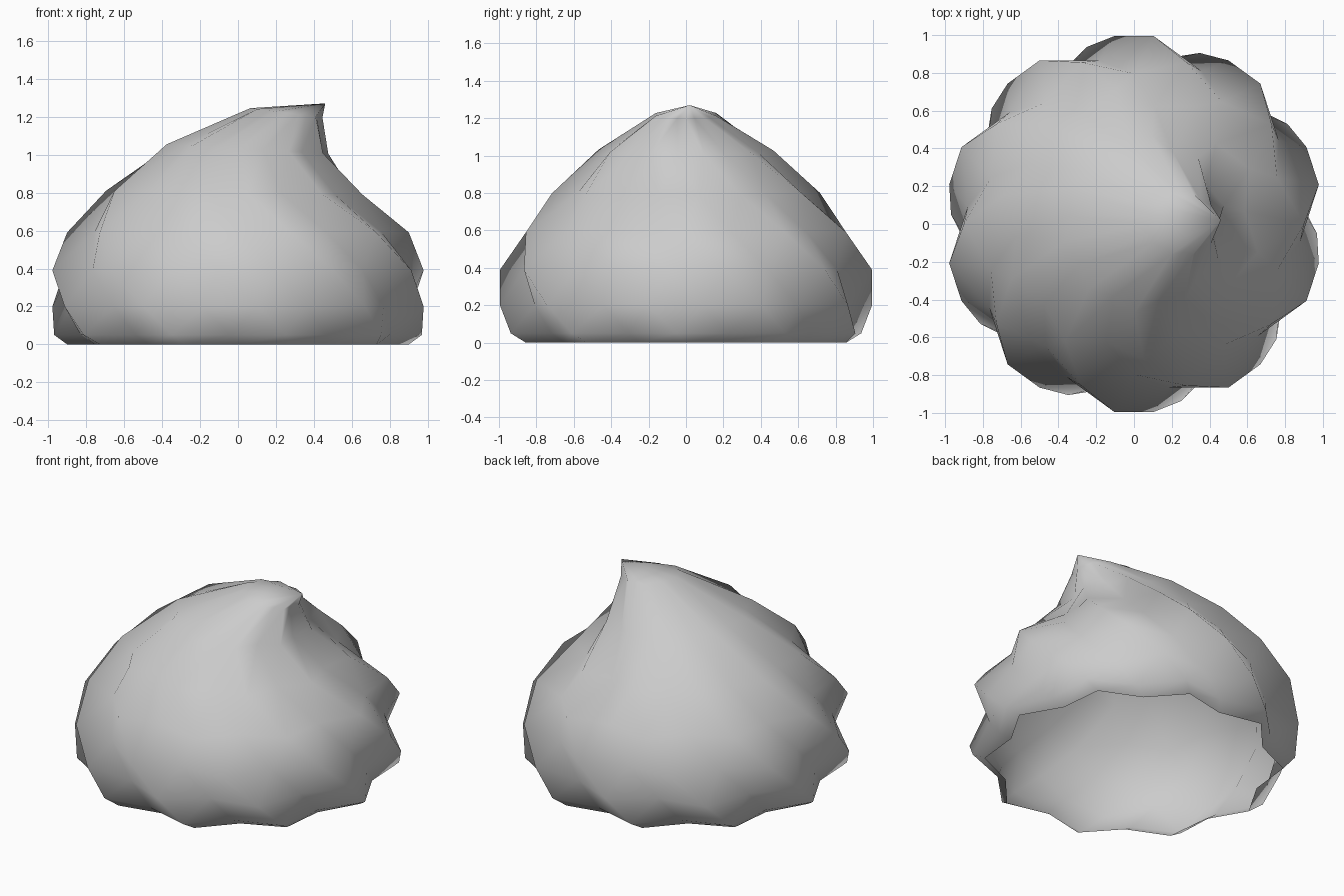
import bpy, bmesh
from math import cos, sin, radians

if "Cube" in bpy.data.objects:
    bpy.data.objects.remove(bpy.data.objects["Cube"])

LOBES = 10
GROOVE = 0.885          # groove radius relative to ridge radius

# Rings: z, twist (deg), x centre, x radius, y radius, tilt (extra z on the left)
RINGS = [
    (0.00,   0,  0.00, 0.90, 0.90, 0.00),
    (0.05,  -3,  0.00, 0.97, 0.97, 0.00),
    (0.20, -12,  0.00, 1.00, 1.00, 0.00),
    (0.39, -24,  0.00, 1.00, 1.00, 0.00),
    (0.59, -36,  0.00, 0.90, 0.90, 0.00),
    (0.80, -48, -0.02, 0.69, 0.72, 0.01),
    (1.03, -60,  0.05, 0.435, 0.47, 0.025),
    (1.22, -72,  0.255, 0.19, 0.17, 0.025),
]
TIP = (0.46, 0.02, 1.27)

# Swirled cream shell, open underneath
bm = bmesh.new()
n = LOBES * 2
loops = []
for z, twist, cx, rx, ry, tilt in RINGS:
    loop = []
    for i in range(n):
        a = radians(360 * i / n + twist)
        k = GROOVE if i % 2 else 1.0
        loop.append(bm.verts.new((cx + rx * k * cos(a), ry * k * sin(a),
                                  z - tilt * k * cos(a))))
    loops.append(loop)
for low, high in zip(loops, loops[1:]):
    for i in range(n):
        j = (i + 1) % n
        bm.faces.new((low[i], low[j], high[j], high[i]))

# Pulled peak
tip = bm.verts.new(TIP)
for i in range(n):
    bm.faces.new((loops[-1][i], loops[-1][(i + 1) % n], tip))
for f in bm.faces:
    f.smooth = True

mesh = bpy.data.meshes.new("cream_swirl")
bm.to_mesh(mesh)
bm.free()
obj = bpy.data.objects.new("cream_swirl", mesh)
bpy.context.collection.objects.link(obj)
